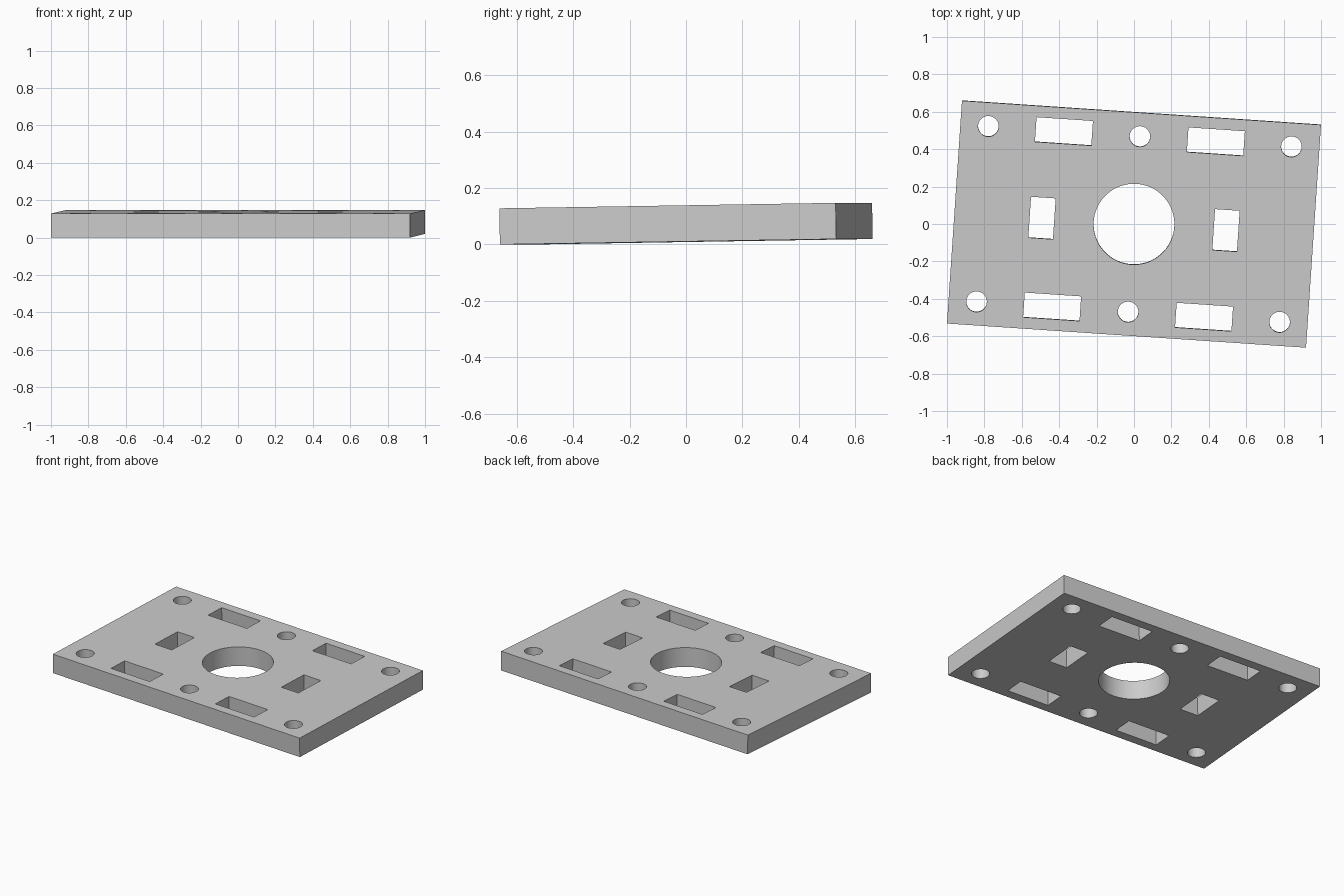
import bpy, bmesh, math
from mathutils import Matrix

if "Cube" in bpy.data.objects:
    bpy.data.objects.remove(bpy.data.objects["Cube"], do_unlink=True)

WIDTH, DEPTH, THICK = 1.924, 1.194, 0.128
TILT, TURN = math.radians(0.93), math.radians(-3.85)

outline = bpy.data.curves.new("plate_outline", "CURVE")
outline.dimensions = "2D"
outline.fill_mode = "BOTH"
outline.extrude = THICK / 2


def loop(points):
    spline = outline.splines.new("POLY")
    spline.points.add(len(points) - 1)
    for p, (x, y) in zip(spline.points, points):
        p.co = (x, y, 0, 1)
    spline.use_cyclic_u = True


def rectangle(x, y, w, d):
    loop([(x + i * w / 2, y + j * d / 2)
          for i, j in ((-1, -1), (1, -1), (1, 1), (-1, 1))])


def circle(x, y, r, n):
    loop([(x + r * math.cos(math.tau * k / n), y + r * math.sin(math.tau * k / n))
          for k in range(n)])


# Outer edge and central bore
rectangle(0, 0, WIDTH, DEPTH)
circle(0, 0, 0.216, 96)

# Bolt holes and long slots along both long edges
for y in (-0.47, 0.47):
    for x in (-0.812, 0, 0.812):
        circle(x, y, 0.055, 48)
    for x in (-0.407, 0.407):
        rectangle(x, y, 0.302, 0.132)

# Short slots either side of the bore
for x in (-0.493, 0.493):
    rectangle(x, 0, 0.132, 0.219)

# Turn the outline into a solid mesh
helper = bpy.data.objects.new("plate_outline", outline)
bpy.context.collection.objects.link(helper)
bpy.context.view_layer.update()
depsgraph = bpy.context.evaluated_depsgraph_get()
mesh = bpy.data.meshes.new_from_object(helper.evaluated_get(depsgraph))
bpy.data.objects.remove(helper, do_unlink=True)

bm = bmesh.new()
bm.from_mesh(mesh)
bmesh.ops.remove_doubles(bm, verts=bm.verts, dist=0.0001)
bmesh.ops.recalc_face_normals(bm, faces=bm.faces)
# Slight tilt and turn, then rest on the ground
bm.transform(Matrix.Rotation(TURN, 4, "Z") @ Matrix.Rotation(TILT, 4, "X"))
bm.transform(Matrix.Translation((0, 0, -min(v.co.z for v in bm.verts))))
bm.to_mesh(mesh)
bm.free()

plate = bpy.data.objects.new("mounting_plate", mesh)
bpy.context.collection.objects.link(plate)

# Plain grey
grey = bpy.data.materials.new("light_grey")
grey.use_nodes = True
colour = (0.6, 0.6, 0.6, 1)
grey.diffuse_color = colour
grey.node_tree.nodes["Principled BSDF"].inputs["Base Color"].default_value = colour
mesh.materials.clear()
mesh.materials.append(grey)
for face in mesh.polygons:
    face.material_index = 0

bpy.ops.object.select_all(action="DESELECT")
plate.select_set(True)
bpy.context.view_layer.objects.active = plate
bpy.ops.object.shade_smooth_by_angle(angle=math.radians(30))
